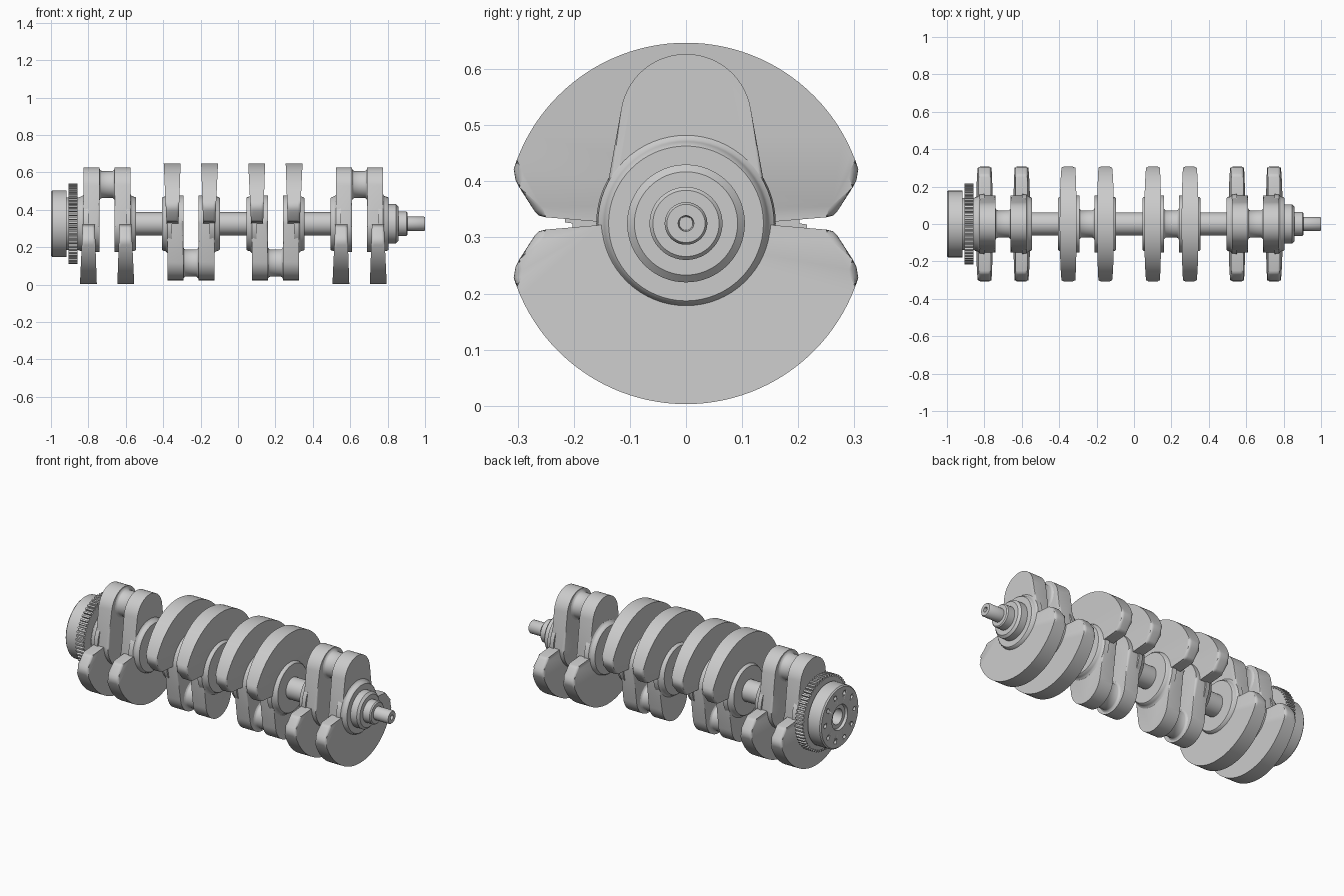
import bpy, bmesh
from math import sin, cos, pi, radians

if "Cube" in bpy.data.objects:
    bpy.data.objects.remove(bpy.data.objects["Cube"])

AXIS = 0.325


def finish(bm, name, angle=40):
    bmesh.ops.recalc_face_normals(bm, faces=bm.faces[:])
    me = bpy.data.meshes.new(name)
    bm.to_mesh(me)
    bm.free()
    ob = bpy.data.objects.new(name, me)
    bpy.context.collection.objects.link(ob)
    bpy.ops.object.select_all(action='DESELECT')
    ob.select_set(True)
    bpy.context.view_layer.objects.active = ob
    bpy.ops.object.shade_smooth_by_angle(angle=radians(angle))
    return ob


def lathe(name, prof, y=0.0, z=AXIS, n=64):
    """Turned part along x; prof is a list of (x, radius)."""
    bm = bmesh.new()
    rings = [[bm.verts.new((x, y + r * cos(2 * pi * i / n), z + r * sin(2 * pi * i / n)))
              for i in range(n)] for x, r in prof]
    for a, b in zip(rings, rings[1:]):
        for i in range(n):
            j = (i + 1) % n
            bm.faces.new((a[i], a[j], b[j], b[i]))
    bm.faces.new(rings[0])
    bm.faces.new(rings[-1])
    return finish(bm, name)


def plate(name, pts, x0, x1, bevel=0.0, shape=None):
    """Outline in (y, z) about the axis, extruded in x, rims rounded."""
    bm = bmesh.new()
    caps = [[bm.verts.new((x, y, z)) for y, z in pts] for x in (x0, x1)]
    faces = [bm.faces.new(c) for c in caps]
    for i in range(len(pts)):
        j = (i + 1) % len(pts)
        bm.faces.new((caps[0][i], caps[0][j], caps[1][j], caps[1][i]))
    if bevel:
        rims = list({e for f in faces for e in f.edges})
        bmesh.ops.bevel(bm, geom=rims, offset=bevel, segments=4, profile=0.5, affect='EDGES')
    for v in bm.verts:
        if shape:
            v.co.x = shape(v.co)
        v.co.z += AXIS
    return finish(bm, name)


def arc(r, a0, a1, n, cz=0.0):
    return [(r * cos(radians(a0 + (a1 - a0) * i / n)),
             cz + r * sin(radians(a0 + (a1 - a0) * i / n))) for i in range(n + 1)]


# crank arm outline (pin side up) and counterweight outline (downward)
ARM = arc(0.117, 9, 171, 28, 0.185) + arc(0.152, 180, 360, 36)
side = [(0.155, -0.003), (0.25, -0.011), (0.262, -0.014), (0.270, -0.022),
        (0.297, -0.064), (0.304, -0.078)]
rim = arc(0.322, -17.5, -162.5, 48)
WEIGHT = side + rim + [(-y, z) for y, z in reversed(side)]

# four throws, each with two webs
for k, (cx, up) in enumerate([(-0.70, 1), (-0.252, -1), (0.20, -1), (0.65, 1)], 1):
    for s in (-1, 1):
        tag = f"{k}_{'left' if s < 0 else 'right'}"
        plate(f"crank_arm_{tag}", [(y, z * up) for y, z in ARM],
              cx + s * 0.04, cx + s * 0.126, 0.014)

        # weights thicken and lean outward away from the axis
        def lean(co, cx=cx, s=s):
            t = abs(co.z) / 0.32
            u = ((co.x - cx) * s - 0.066) / 0.064
            return cx + s * ((0.066 - 0.011 * t) + u * (0.064 + 0.026 * t))
        plate(f"counterweight_{tag}", [(y, z * up) for y, z in WEIGHT],
              cx + s * 0.066, cx + s * 0.130, 0.014, lean)
        lathe(f"web_boss_{tag}", [(cx + s * d, r) for d, r in
              [(0.10, 0.160), (0.126, 0.157), (0.131, 0.150), (0.138, 0.146),
               (0.150, 0.143), (0.155, 0.138)]])
    # crank pin with fillets
    lathe(f"crank_pin_{k}", [(cx + d, r) for d, r in
          [(-0.06, 0.084), (-0.04, 0.084), (-0.036, 0.077), (-0.030, 0.073),
           (0.030, 0.073), (0.036, 0.077), (0.04, 0.084), (0.06, 0.084)]],
          z=AXIS + up * 0.21, n=48)

# main journals between the throws
for i, (a, b) in enumerate([(-0.57, -0.38), (-0.12, 0.07), (0.33, 0.52)], 1):
    lathe(f"main_journal_{i}", [(a, 0.062), (b, 0.062)], n=48)

# nose: stepped end with centre hole
lathe("nose", [(0.76, 0.105), (0.845, 0.105), (0.857, 0.092), (0.857, 0.065),
               (0.900, 0.065), (0.906, 0.059), (0.906, 0.038), (0.995, 0.038),
               (1.0, 0.034), (1.0, 0.014), (0.96, 0.012)])

# flywheel flange with hollow centre
flange = lathe("flywheel_flange",
               [(-0.93, 0.045), (-0.985, 0.045), (-0.985, 0.068), (-1.0, 0.073),
                (-1.0, 0.171), (-0.993, 0.178), (-0.916, 0.178), (-0.916, 0.14),
                (-0.83, 0.14)], n=80)

# bolt holes cut into the flange
bm = bmesh.new()
for i in range(10):
    a = 2 * pi * i / 10
    rings = [[bm.verts.new((x, 0.135 * cos(a) + 0.012 * cos(2 * pi * j / 16),
                            AXIS + 0.135 * sin(a) + 0.012 * sin(2 * pi * j / 16)))
              for j in range(16)] for x in (-1.02, -0.95)]
    bm.faces.new(rings[0])
    bm.faces.new(rings[1])
    for j in range(16):
        q = (j + 1) % 16
        bm.faces.new((rings[0][j], rings[0][q], rings[1][q], rings[1][j]))
cutter = finish(bm, "bolt_hole_cutter")
cutter.hide_render = True
mod = flange.modifiers.new("bolt_holes", 'BOOLEAN')
mod.object = cutter
mod.operation = 'DIFFERENCE'
mod.solver = 'EXACT'
bpy.context.view_layer.objects.active = flange
bpy.ops.object.modifier_apply(modifier=mod.name)
bpy.data.objects.remove(cutter)

# toothed timing ring
TEETH = 60
ring = []
for i in range(TEETH):
    for f, r in ((0.0, 0.202), (0.42, 0.202), (0.5, 0.216), (0.92, 0.216)):
        a = 2 * pi * (i + f) / TEETH
        ring.append((r * cos(a), r * sin(a)))
plate("timing_ring", ring, -0.906, -0.857)
